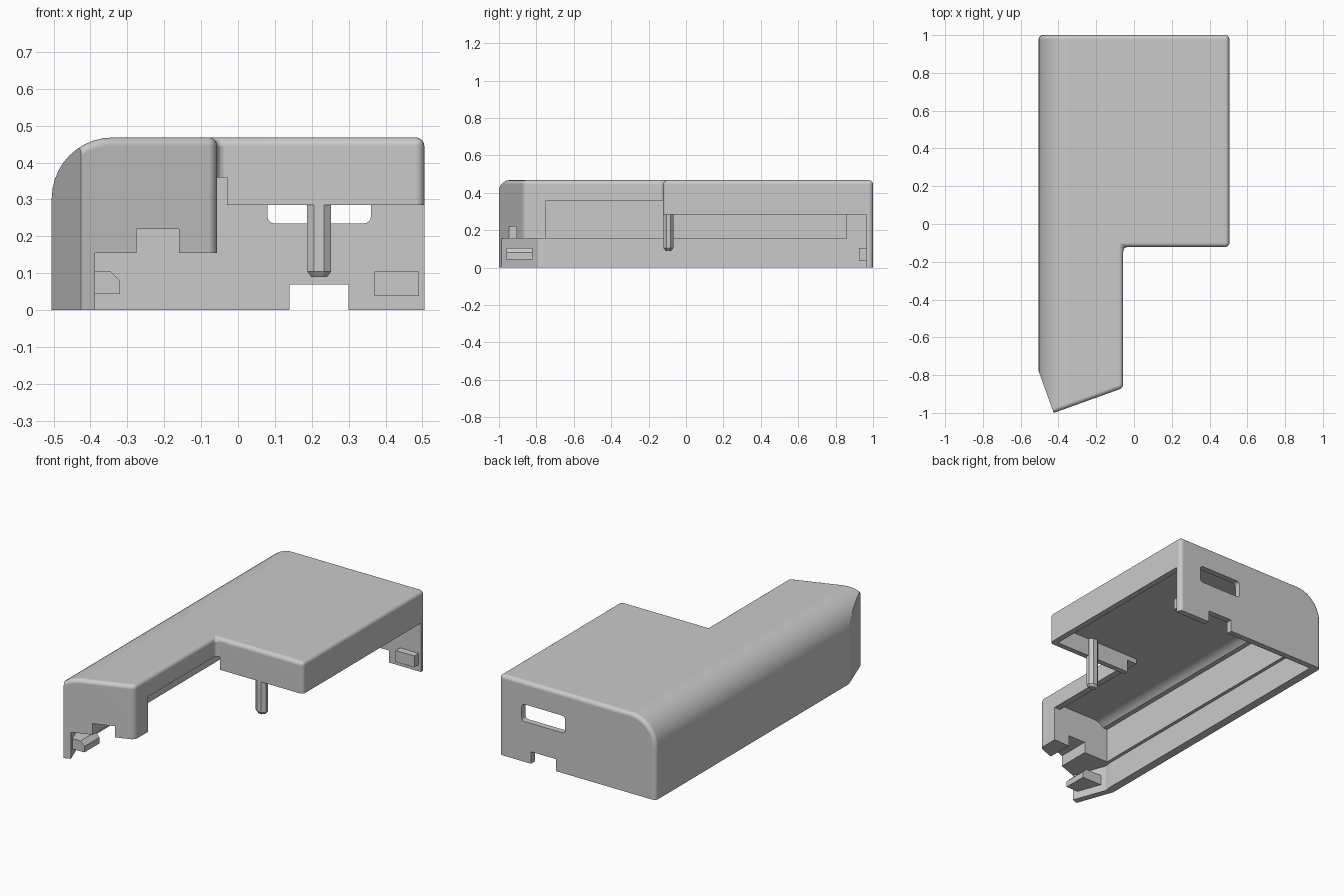
import bpy, bmesh, math

if "Cube" in bpy.data.objects:
    bpy.data.objects.remove(bpy.data.objects["Cube"])

grey = bpy.data.materials.new("plain_grey")
grey.use_nodes = True
grey.diffuse_color = (0.59, 0.59, 0.59, 1)
grey.node_tree.nodes["Principled BSDF"].inputs["Base Color"].default_value = (0.59, 0.59, 0.59, 1)


def prism(name, points, axis, lo, hi):
    """Extrude a flat outline along y (points are x,z) or z (points are x,y)."""
    bm = bmesh.new()
    place = (lambda p, t: (p[0], t, p[1])) if axis == "y" else (lambda p, t: (p[0], p[1], t))
    face = bm.faces.new([bm.verts.new(place(p, lo)) for p in points])
    ext = bmesh.ops.extrude_face_region(bm, geom=[face])
    step = (0, hi - lo, 0) if axis == "y" else (0, 0, hi - lo)
    bmesh.ops.translate(bm, vec=step, verts=[g for g in ext["geom"] if isinstance(g, bmesh.types.BMVert)])
    bmesh.ops.recalc_face_normals(bm, faces=bm.faces[:])
    mesh = bpy.data.meshes.new(name)
    bm.to_mesh(mesh)
    bm.free()
    mesh.materials.append(grey)
    ob = bpy.data.objects.new(name, mesh)
    bpy.context.collection.objects.link(ob)
    return ob


def box(name, x0, x1, y0, y1, z0, z1):
    return prism(name, [(x0, y0), (x1, y0), (x1, y1), (x0, y1)], "z", z0, z1)


def side_profile(left, right, top, radius, bottom, steps=10):
    """Cross-section with one large rounded shoulder on the -x side."""
    arc = []
    for i in range(steps + 1):
        a = math.pi - i * math.pi / 2 / steps
        arc.append((left + radius + radius * math.cos(a), top - radius + radius * math.sin(a)))
    return [(left, bottom)] + arc + [(right, top), (right, bottom)]


def combine(ob, others, operation):
    """Apply booleans to an object and discard the other shapes."""
    for other in others:
        mod = ob.modifiers.new(other.name, "BOOLEAN")
        mod.operation = operation
        mod.solver = "EXACT"
        mod.use_hole_tolerant = True
        mod.object = other
    deps = bpy.context.evaluated_depsgraph_get()
    mesh = bpy.data.meshes.new_from_object(ob.evaluated_get(deps))
    ob.modifiers.clear()
    ob.data = mesh
    for other in others:
        bpy.data.objects.remove(other)


def round_edges(ob, rule, radius, segments):
    """Fillet every edge that the rule picks."""
    bm = bmesh.new()
    bm.from_mesh(ob.data)
    bmesh.ops.remove_doubles(bm, verts=bm.verts[:], dist=0.0001)
    bmesh.ops.bevel(bm, geom=[e for e in bm.edges if rule(e)], offset=radius, offset_type="OFFSET",
                    segments=segments, profile=0.5, affect="EDGES", clamp_overlap=False)
    bmesh.ops.remove_doubles(bm, verts=bm.verts[:], dist=0.0001)
    bm.to_mesh(ob.data)
    bm.free()


def is_outer_edge(e):
    """Sharp edges above the base, except the pointed front corner."""
    a, b = e.verts[0].co, e.verts[1].co
    on_tip = max(a.x, b.x) < -0.4 and max(a.y, b.y) < -0.95 and abs(a.z - b.z) > 0.3
    return max(a.z, b.z) > -0.1 and not on_tip and e.calc_face_angle(0) > math.radians(62)


# Outer body: rounded cross-section trimmed to the L-shaped plan
shell = prism("cover_shell", side_profile(-0.505, 0.505, 0.468, 0.165, -0.2), "y", -1.1, 1)
plan = [(-0.8, 1.2), (0.8, 1.2), (0.8, -0.122), (-0.057, -0.122),
        (-0.057, -0.868), (-0.425, -1), (-0.8, 0.035)]
combine(shell, [prism("plan_trim", plan, "z", -0.5, 0.8)], "INTERSECT")
round_edges(shell, is_outer_edge, 0.023, 6)

# Rounded back window
window = prism("back_window", [(0.08, 0.235), (0.36, 0.235), (0.36, 0.335), (0.08, 0.335)], "y", 0.9, 1.1)
round_edges(window, lambda e: abs(e.verts[0].co.y - e.verts[1].co.y) > 0.1, 0.018, 4)

# Hollow inside, open sides and openings, joined into one core and removed at once
low = -0.3
front_plan = [(-0.45, -0.7), (-0.46, -0.79), (-0.365, -1.05), (0.2, -1.05), (0.2, -0.7)]
side_steps = [(-0.15, low), (-0.15, 0.36), (-0.03, 0.36), (-0.03, 0.285), (0.8, 0.285), (0.8, low)]
core = box("hollow_core", -1, 1, -1.5, 1.5, -0.5, 0)
combine(core, [
    prism("wide_cavity", side_profile(-0.43, 0.47, 0.39, 0.09, low), "y", -0.09, 0.965),
    prism("narrow_cavity", side_profile(-0.43, -0.095, 0.39, 0.09, low), "y", -0.75, 0.1),
    box("middle_cavity", -0.435, -0.25, -0.75, 0.965, low, 0.36),
    box("lower_cavity", -0.455, -0.22, -0.76, 0.965, low, 0.155),
    box("back_corner_cavity", -0.455, -0.24, 0.86, 0.965, low, 0.36),
    prism("side_opening", side_steps, "y", -0.748, 0.965),
    prism("front_opening", front_plan, "z", low, 0.155),
    box("front_slot", -0.275, -0.16, -1.2, -0.6, low, 0.22),
    box("back_notch", 0.14, 0.3, 0.9, 1.1, low, 0.07),
    window,
], "UNION")
combine(shell, [core], "DIFFERENCE")

# Smooth fillets, flat panels
bpy.ops.object.select_all(action="DESELECT")
bpy.context.view_layer.objects.active = shell
shell.select_set(True)
bpy.ops.object.shade_smooth_by_angle(angle=math.radians(18.5))
weighted = shell.modifiers.new("flat_panels", "WEIGHTED_NORMAL")
weighted.keep_sharp = True

# Front clip: chamfered tab whose root follows the slanted wall
clip = prism("front_clip", [(-0.45, 0.045), (-0.32, 0.045), (-0.32, 0.08), (-0.345, 0.105), (-0.45, 0.105)],
             "y", -0.959, -0.82)
for v in clip.data.vertices:
    if v.co.x < -0.4:
        v.co.x = -0.415 - 0.4 * (v.co.y + 0.959)

# Back clip
box("back_clip", 0.37, 0.49, 0.925, 0.975, 0.038, 0.105)

# Eight-sided locating pin with a chamfered tip
r = 0.0325 / math.cos(math.pi / 8)
ring = [(0.22 + r * math.cos((i + 0.5) * math.pi / 4), -0.094 + 0.8 * r * math.sin((i + 0.5) * math.pi / 4))
        for i in range(8)]
pin = prism("locating_pin", ring, "z", 0.09, 0.4)
bm = bmesh.new()
bm.from_mesh(pin.data)
tip = min(bm.faces, key=lambda f: f.calc_center_median().z)
bmesh.ops.inset_region(bm, faces=[tip], thickness=0.011, use_even_offset=True)
for v in bm.verts:
    if v.co.z < 0.1 and v not in tip.verts[:]:
        v.co.z = 0.105
bm.to_mesh(pin.data)
bm.free()
